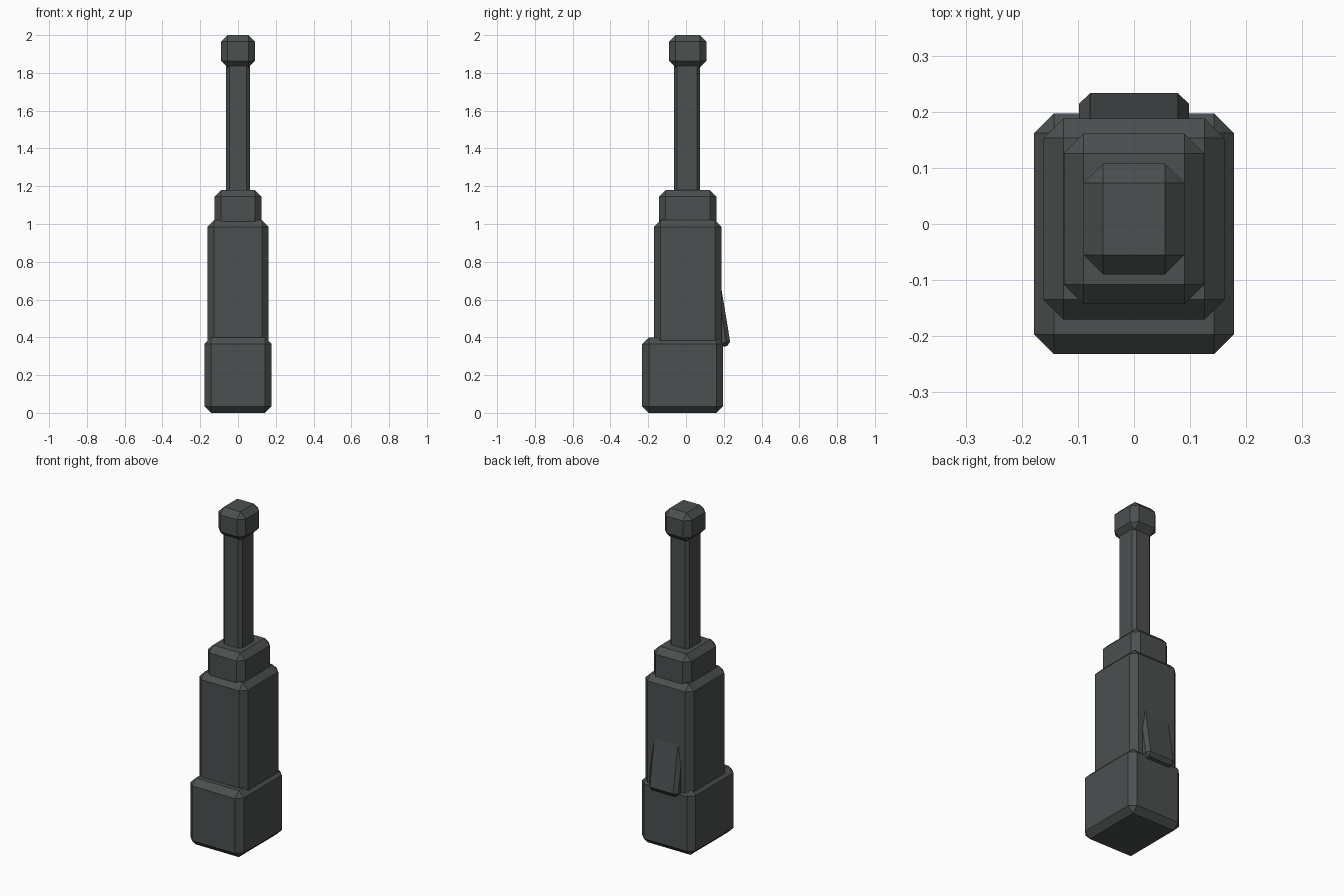
import bpy, bmesh
from mathutils import Vector, Matrix

cube = bpy.data.objects.get("Cube")
if cube:
    bpy.data.objects.remove(cube, do_unlink=True)

# Single dark grey finish
grey = bpy.data.materials.new("dark_grey")
grey.use_nodes = True
colour = (0.072, 0.079, 0.079, 1)
grey.diffuse_color = colour
grey.node_tree.nodes["Principled BSDF"].inputs["Base Color"].default_value = colour


def chamfered_box(name, low, high, chamfer, matrix=Matrix()):
    """Box between two corners with every edge cut flat."""
    low, high = Vector(low), Vector(high)
    bm = bmesh.new()
    bmesh.ops.create_cube(bm, size=1)
    bmesh.ops.scale(bm, vec=high - low, verts=bm.verts)
    bmesh.ops.translate(bm, vec=(low + high) / 2, verts=bm.verts)
    bmesh.ops.bevel(bm, geom=bm.edges[:], offset=chamfer, offset_type='OFFSET',
                    segments=1, affect='EDGES')
    bmesh.ops.recalc_face_normals(bm, faces=bm.faces)
    mesh = bpy.data.meshes.new(name)
    bm.to_mesh(mesh)
    bm.free()
    mesh.materials.append(grey)
    obj = bpy.data.objects.new(name, mesh)
    obj.matrix_world = matrix
    bpy.context.collection.objects.link(obj)
    return obj


# Stacked sections: name, half width, front y, back y, bottom z, top z, chamfer
sections = [
    ("base_block", 0.178, -0.232, 0.197, 0.0, 0.4, 0.035),
    ("main_body", 0.161, -0.17, 0.188, 0.3, 1.02, 0.035),
    ("collar", 0.125, -0.143, 0.161, 0.95, 1.18, 0.035),
    ("rod", 0.063, -0.064, 0.075, 1.12, 1.9, 0.017),
    ("head_cap", 0.09, -0.09, 0.108, 1.828, 2.0, 0.035),
]
for name, half, front, back, bottom, top, chamfer in sections:
    chamfered_box(name, (-half, front, bottom), (half, back, top), chamfer)

# Back clip, leaning into the body from its lower outer edge
lean = Matrix.Translation((0, 0.237, 0.357)) @ Matrix.Rotation(0.164, 4, 'X')
chamfered_box("back_clip", (-0.098, -0.1, 0), (0.098, 0, 0.45), 0.02, lean)
